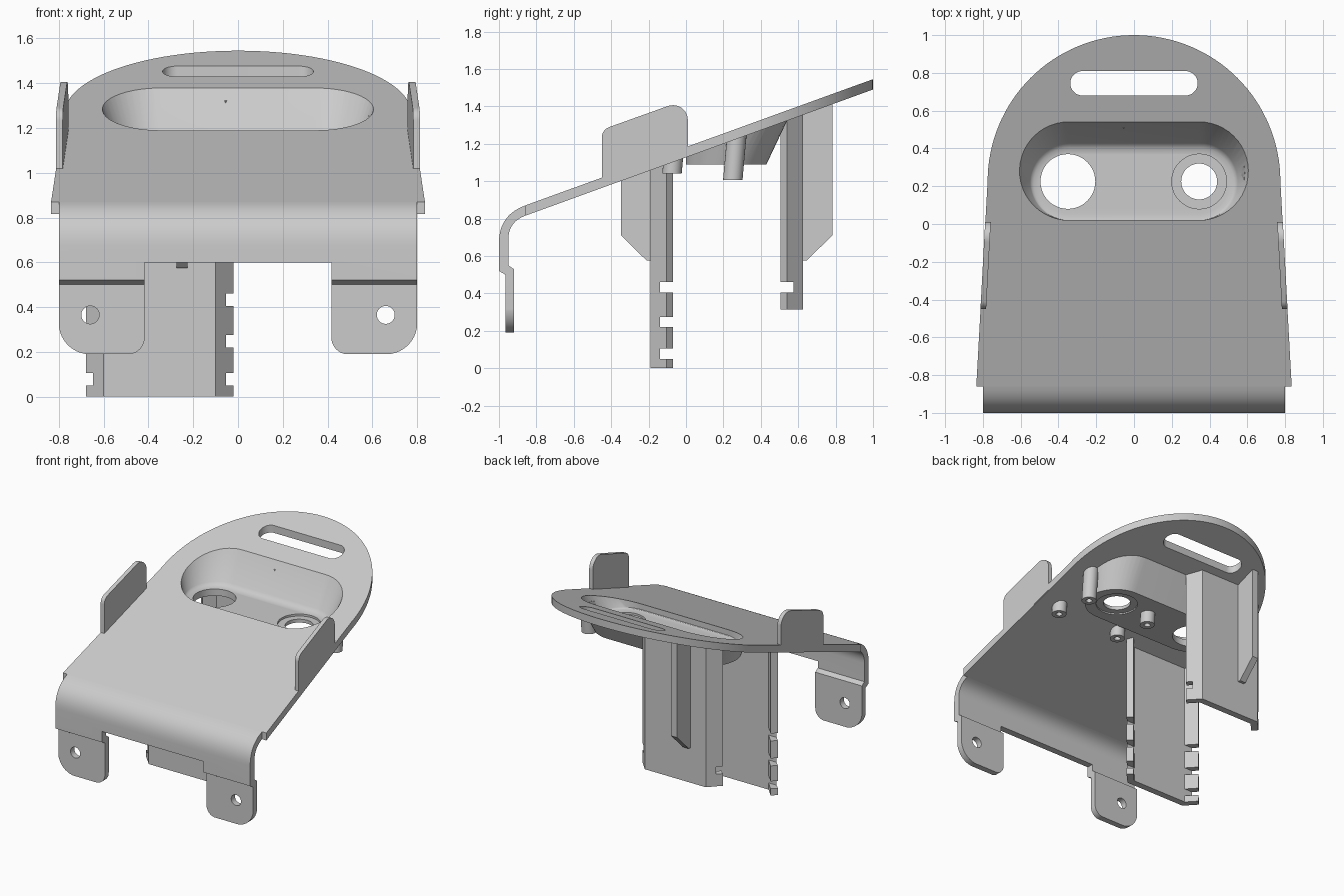
import bpy, bmesh, math
from mathutils import Vector

if "Cube" in bpy.data.objects:
    bpy.data.objects.remove(bpy.data.objects["Cube"], do_unlink=True)

grey = bpy.data.materials.new("light_grey")
grey.use_nodes = True
GREY = (0.6, 0.6, 0.6, 1)
grey.diffuse_color = GREY
grey.node_tree.nodes["Principled BSDF"].inputs["Base Color"].default_value = GREY


def deck(y):
    """Height of the sloping top surface."""
    return 0.87 + 0.363 * (y + 0.86)


def edge(y):
    """Half width of the tapering deck."""
    return 0.835 - 0.054 * (y + 0.86)


def rounded(corners, steps=10):
    """Outline from (u, v, radius) corners, with each corner filleted."""
    out = []
    for i, (u, v, r) in enumerate(corners):
        p = Vector((u, v))
        if r == 0:
            out.append(p)
            continue
        a = (Vector(corners[i - 1][:2]) - p).normalized()
        b = (Vector(corners[(i + 1) % len(corners)][:2]) - p).normalized()
        half = a.angle(b) / 2
        centre = p + (a + b).normalized() * r / math.sin(half)
        start, end = p + a * r / math.tan(half) - centre, p + b * r / math.tan(half) - centre
        sweep = start.angle(end)
        for k in range(steps + 1):
            t = k / steps
            out.append(centre + (start * math.sin((1 - t) * sweep) + end * math.sin(t * sweep)) / math.sin(sweep))
    return out


def pill(cx, cy, half, r, n=24):
    """Stadium outline; a circle when half is 0."""
    out = []
    for s, a0 in ((1, -math.pi / 2), (-1, math.pi / 2)):
        for k in range(n + (1 if half else 0)):
            a = a0 + math.pi * k / n
            out.append(Vector((cx + s * half + r * math.cos(a), cy + r * math.sin(a))))
    return out


def loft(name, rings):
    """Closed solid through rings of 3D points."""
    bm = bmesh.new()
    rows = [[bm.verts.new(p) for p in ring] for ring in rings]
    n = len(rows[0])
    bm.faces.new(rows[0])
    bm.faces.new(rows[-1])
    for a, b in zip(rows, rows[1:]):
        for i in range(n):
            bm.faces.new((a[i], a[(i + 1) % n], b[(i + 1) % n], b[i]))
    bmesh.ops.recalc_face_normals(bm, faces=bm.faces)
    mesh = bpy.data.meshes.new(name)
    bm.to_mesh(mesh)
    bm.free()
    mesh.materials.append(grey)
    obj = bpy.data.objects.new(name, mesh)
    bpy.context.collection.objects.link(obj)
    return obj


def prism(name, outline, axis, lo, hi):
    """Extrude an outline along an axis; limits are numbers or functions."""
    def place(limit):
        ring = []
        for u, v in outline:
            t = limit(u, v) if callable(limit) else limit
            ring.append({"x": (t, u, v), "y": (u, t, v), "z": (u, v, t)}[axis])
        return ring
    return loft(name, [place(lo), place(hi)])


def boolean(obj, tool, operation="DIFFERENCE", keep=False):
    mod = obj.modifiers.new("cut", "BOOLEAN")
    mod.object, mod.operation, mod.solver = tool, operation, "EXACT"
    bpy.context.view_layer.objects.active = obj
    bpy.ops.object.modifier_apply(modifier=mod.name)
    if not keep:
        bpy.data.objects.remove(tool, do_unlink=True)


def finish(obj):
    bpy.ops.object.select_all(action="DESELECT")
    obj.select_set(True)
    bpy.context.view_layer.objects.active = obj
    bpy.ops.object.shade_smooth_by_angle(angle=math.radians(30))


def under(depth):
    return lambda x, y: deck(y) - depth


# Sloping deck with a round back end
arc = [(0.775 * math.cos(a), 0.225 + 0.775 * math.sin(a))
       for a in (math.pi * k / 64 for k in range(65))]
plate = prism("deck_plate", [(-edge(-0.86), -0.86), (edge(-0.86), -0.86)] + arc, "z", under(0.055), under(0))


# Flat-floored tray sunk into the deck
def tray_ring(t, inset, floor, drop):
    ring = []
    for x, y in pill(0, 0.215 + 0.0675 * t, 0.345, 0.195 + 0.0675 * t - inset):
        ring.append((x, y, floor + (deck(y) - drop - floor) * t))
    return ring


cavity = loft("tray_cavity", [tray_ring(t, i, 1.14, 0) for t, i in
                              ((0, 0.035), (0.03, 0.012), (0.08, 0.003), (0.15, 0), (1.15, 0))])
shell = loft("tray_shell", [tray_ring(t, -0.02, 1.09, 0.012) for t in (0, 1)])
boolean(plate, shell, "UNION")
boolean(plate, cavity, keep=True)

# Hand slot, large hole and counterbored hole
for outline, lo, hi in (
        (pill(0, 0.745, 0.272, 0.065), 1, 2),
        (pill(-0.35, 0.225, 0, 0.145), 1, 1.2),
        (pill(0.345, 0.225, 0, 0.095), 1, 1.2),
        (pill(0.345, 0.225, 0, 0.145), 1.125, 1.2),
        (pill(0.345, 0.225, 0, 0.145), 1, 1.1)):
    boolean(plate, prism("cutter", outline, "z", lo, hi))
finish(plate)


# Rolled front apron, stepped back into two mounting feet
def bend(a, b, c, n=12):
    a, b, c = Vector(a), Vector(b), Vector(c)
    return [a * (1 - t) ** 2 + b * 2 * t * (1 - t) + c * t * t for t in (k / n for k in range(n + 1))]


profile = bend((-0.86, 0.87), (-1, 0.819), (-1, 0.67))
profile += [(-1, 0.52), (-0.965, 0.5), (-0.965, 0.19), (-0.92, 0.19), (-0.92, 0.53), (-0.95, 0.55)]
profile += bend((-0.95, 0.686), (-0.95, 0.782), (-0.86, 0.815))
apron = prism("front_apron", profile, "x", -0.8, 0.8)
half = [(0.417, 0.6, 0), (0.417, 0.19, 0.075), (0.8, 0.19, 0.14), (0.8, 1, 0)]
half = [(u * 1.0 if u < 0.8 else 0.801, v if v > 0.19 else 0.189, r) for u, v, r in half]
mirrored = [(-u, v, r) for u, v, r in reversed(half)]
boolean(apron, prism("silhouette", rounded(mirrored + half), "y", -1.2, -0.7), "INTERSECT")
for s in (-1, 1):
    boolean(apron, prism("bolt_hole", pill(s * 0.66, 0.365, 0, 0.04), "y", -1.2, -0.7))
finish(apron)

# Upright side tabs following the tapered edges
tab = rounded([(-0.45, deck(-0.45) - 0.05, 0), (0.01, deck(0.01) - 0.05, 0),
               (0.01, 1.44, 0.08), (-0.45, 1.275, 0.06)])
for s, side in ((1, "left"), (-1, "right")):
    finish(prism(side + "_side_tab", tab, "x",
                 lambda y, z: s * (edge(y) - 0.03), lambda y, z: s * edge(y)))

# Two facing channel posts, each with an outer rib, around the large hole
PX, PY = -0.35, 0.2175
side = [(0.25, -0.4075), (0.33, -0.3225), (0.295, -0.2875), (0.23, -0.3575)]
channel = side + [(-u, v) for u, v in reversed(side)]
for name, s, base, slots in (("front", 1, 0, (0.05, 0.22, 0.405)), ("back", -1, 0.315, (0.405,))):
    post = prism(name + "_post", [(PX + s * u, PY + s * v) for u, v in channel], "z", base, under(0.045))
    for z in slots:
        box = [(PX + s * u, PY + s * v) for u, v in
               ((-0.5, -0.3575), (0.5, -0.3575), (0.5, -0.2), (-0.5, -0.2))]
        boolean(post, prism("slot", box, "z", z, z + 0.055))
    finish(post)
    rib = [(PY + s * v, z) for v, z in ((-0.39, 0.575), (-0.4275, 0.575), (-0.5645, 0.71))]
    rib += [(PY + s * v, deck(PY + s * v) - 0.04) for v in (-0.5645, -0.39)]
    x = PX + s * 0.1
    finish(prism(name + "_post_rib", rib, "x", x - 0.025, x + 0.025))

# Slightly leaning screw bosses under the deck
for x, where in ((0.09, "inner"), (0.62, "outer")):
    for y, tip, place in ((-0.075, 1.04, "front"), (0.25, 1.005, "back")):
        top = 1.11 if (where, place) == ("inner", "back") else under(0.03)
        boss = prism(f"{where}_{place}_boss", pill(x, y, 0, 0.052, 12), "z", tip, top)
        boolean(boss, prism("pilot", pill(x, y, 0, 0.022, 12), "z", tip - 0.1, tip + 0.04))
        for v in boss.data.vertices:
            v.co.y += 0.09 * (v.co.z - tip)
        boolean(boss, cavity, keep=True)
        finish(boss)
bpy.data.objects.remove(cavity, do_unlink=True)
